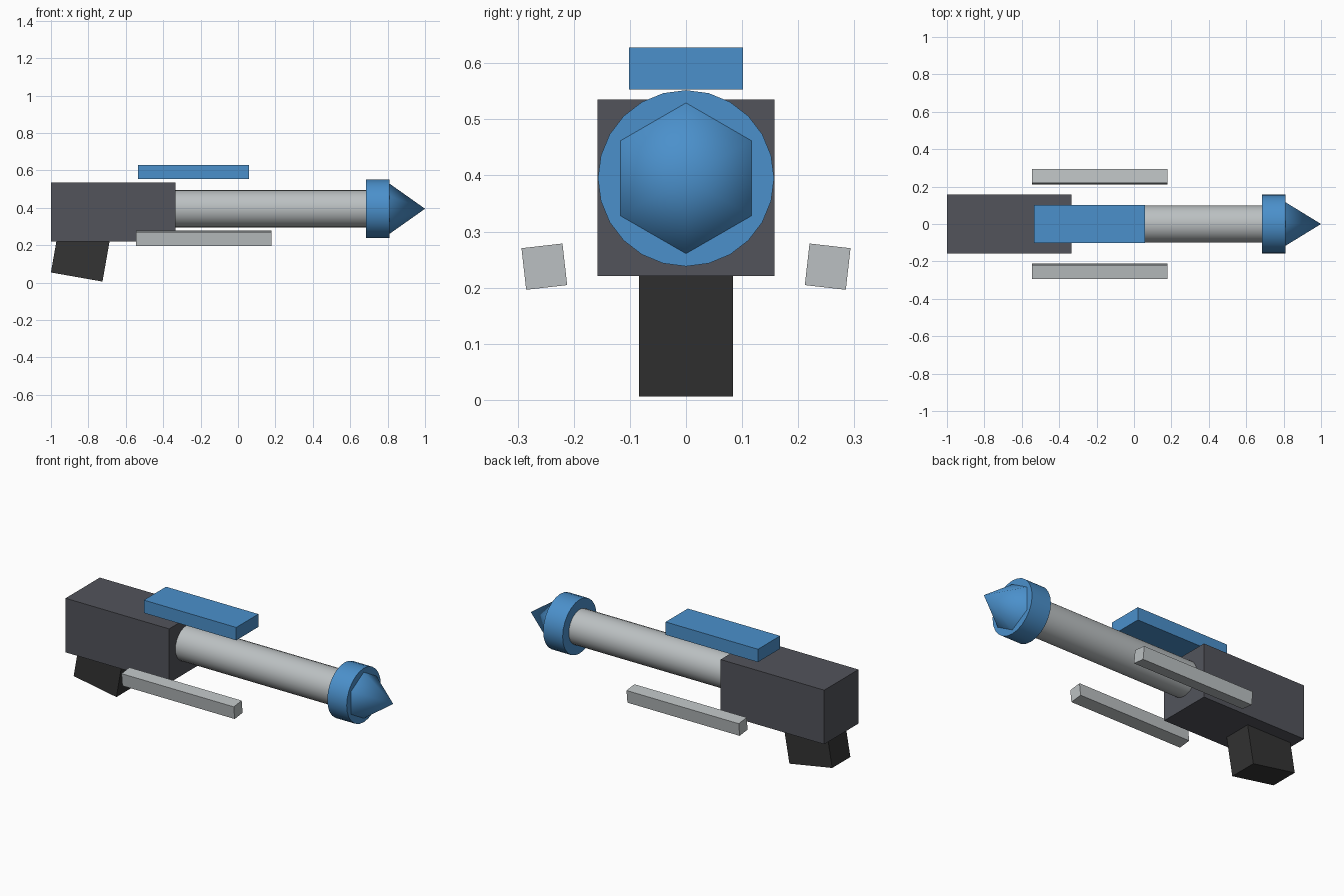
import bpy
import bmesh
from math import radians, pi
from mathutils import Matrix, Vector

cube = bpy.data.objects.get("Cube")
if cube:
    bpy.data.objects.remove(cube, do_unlink=True)


def material(name, rgb):
    mat = bpy.data.materials.new(name)
    mat.use_nodes = True
    mat.diffuse_color = (*rgb, 1)
    mat.node_tree.nodes["Principled BSDF"].inputs["Base Color"].default_value = (*rgb, 1)
    return mat


blue = material("bright blue", (0.07, 0.28, 0.6))
silver = material("light grey", (0.5, 0.53, 0.54))
slate = material("slate grey", (0.085, 0.088, 0.105))
black = material("soft black", (0.033, 0.033, 0.033))


def finish(name, bm, mat):
    mesh = bpy.data.meshes.new(name)
    bm.to_mesh(mesh)
    bm.free()
    mesh.materials.append(mat)
    obj = bpy.data.objects.new(name, mesh)
    bpy.context.collection.objects.link(obj)
    return obj


def box(name, centre, size, mat, angle=0, axis="X"):
    bm = bmesh.new()
    bmesh.ops.create_cube(bm, size=1)
    bmesh.ops.scale(bm, vec=size, verts=bm.verts)
    bmesh.ops.rotate(bm, matrix=Matrix.Rotation(radians(angle), 3, axis), verts=bm.verts)
    obj = finish(name, bm, mat)
    obj.location = centre
    return obj


def turned(name, x0, x1, r0, r1, sides, mat):
    """Round part lying along x, with a corner pointing straight up."""
    bm = bmesh.new()
    bmesh.ops.create_cone(bm, cap_ends=True, segments=sides,
                          radius1=r0, radius2=r1, depth=x1 - x0)
    turn = Matrix.Rotation(pi / 2, 3, "Y") @ Matrix.Rotation(pi / 2, 3, "Z")
    bmesh.ops.rotate(bm, matrix=turn, verts=bm.verts)
    bmesh.ops.remove_doubles(bm, verts=bm.verts, dist=0.0001)
    obj = finish(name, bm, mat)
    obj.location = ((x0 + x1) / 2, 0, 0.395)
    bpy.ops.object.select_all(action="DESELECT")
    obj.select_set(True)
    bpy.context.view_layer.objects.active = obj
    bpy.ops.object.shade_smooth_by_angle(angle=radians(55))
    return obj


# Rear housing and tilted grip
box("housing", (-0.667, 0, 0.378), (0.667, 0.315, 0.315), slate)
tilt = Matrix.Rotation(radians(10), 3, "Y")
grip_base = Vector((-0.8625, 0, 0.03))
box("grip", grip_base + tilt @ Vector((0, 0, 0.125)), (0.28, 0.167, 0.25), black, 10, "Y")

# Barrel, collar and pointed tip
turned("barrel", -0.34, 0.70, 0.1, 0.1, 24, silver)
turned("collar", 0.685, 0.81, 0.157, 0.157, 24, blue)
turned("tip", 0.809, 1.0, 0.135, 0, 6, blue)

# Floating top plate and mirrored side rails
box("top_plate", (-0.2375, 0, 0.5905), (0.595, 0.204, 0.075), blue)
for side, name in ((1, "left_rail"), (-1, "right_rail")):
    box(name, (-0.1835, side * 0.2525, 0.2375), (0.723, 0.0735, 0.0745), silver, -side * 6.5)
